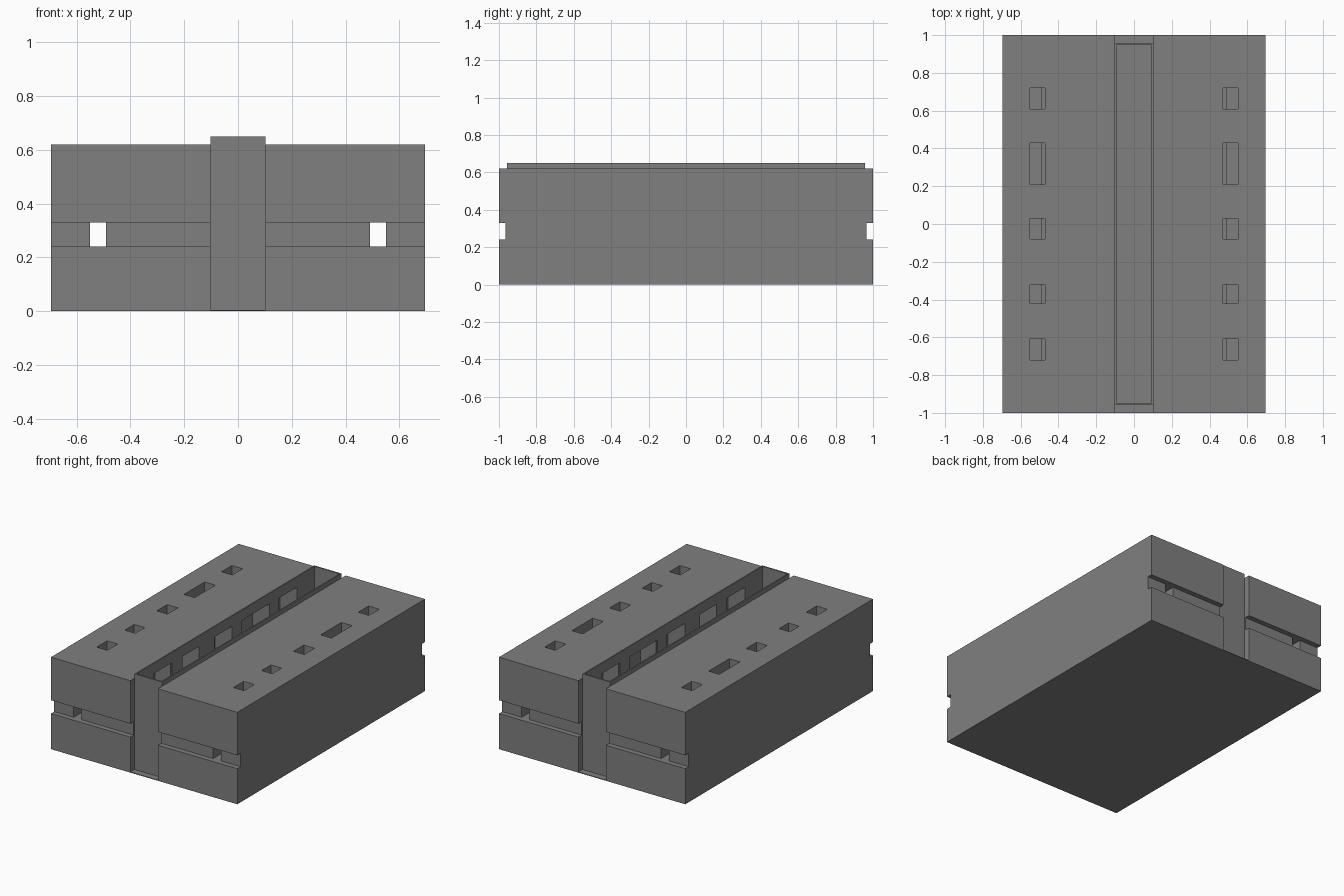
import bpy, bmesh
from mathutils import Vector

if "Cube" in bpy.data.objects:
    bpy.data.objects.remove(bpy.data.objects["Cube"])

grey = bpy.data.materials.new("mid_grey")
grey.diffuse_color = (0.215, 0.215, 0.215, 1)
grey.use_nodes = True
grey.node_tree.nodes["Principled BSDF"].inputs["Base Color"].default_value = grey.diffuse_color


def boxes(name, items):
    """One object made of boxes given as (x0, x1, y0, y1, z0, z1)."""
    bm = bmesh.new()
    for x0, x1, y0, y1, z0, z1 in items:
        made = bmesh.ops.create_cube(bm, size=1)["verts"]
        for v in made:
            v.co = Vector((x0 if v.co.x < 0 else x1,
                           y0 if v.co.y < 0 else y1,
                           z0 if v.co.z < 0 else z1))
    mesh = bpy.data.meshes.new(name)
    bm.to_mesh(mesh)
    bm.free()
    mesh.materials.append(grey)
    obj = bpy.data.objects.new(name, mesh)
    bpy.context.collection.objects.link(obj)
    return obj


def cut(target, items):
    """Subtract separate boxes from the target and discard the cutter."""
    cutter = boxes("cutter", items)
    cutter.hide_render = True
    mod = target.modifiers.new("cut", "BOOLEAN")
    mod.operation = "DIFFERENCE"
    mod.solver = "EXACT"
    mod.object = cutter
    bpy.context.view_layer.objects.active = target
    bpy.ops.object.modifier_apply(modifier=mod.name)
    bpy.data.objects.remove(cutter)


def span(s, a, b):
    return (a, b) if s > 0 else (-b, -a)


hole_rows = [(-0.72, -0.61), (-0.42, -0.32), (-0.08, 0.03), (0.21, 0.43), (0.61, 0.72)]

# Thin floor plate under everything
boxes("floor_plate", [(-0.695, 0.695, -1, 1, 0, 0.005)])

for s, side in ((-1, "left"), (1, "right")):
    # Side block with end grooves, long tunnel, top holes and inner pockets
    block = boxes(side + "_block", [(*span(s, 0.103, 0.695), -1, 1, 0.005, 0.62)])
    gx = span(s, 0.05, 0.8)
    cut(block, [(*gx, -1.1, -0.965, 0.24, 0.33), (*gx, 0.965, 1.1, 0.24, 0.33)])
    cut(block, [(*span(s, 0.49, 0.55), -1.2, 1.2, 0.24, 0.33)])
    cut(block, [(*span(s, 0.47, 0.55), a, b, 0.28, 0.7) for a, b in hole_rows])
    pockets = [(*span(s, 0.05, 0.22), a - 0.04, b + 0.04, 0.1, 0.58) for a, b in hole_rows]
    cut(block, pockets)

    # Thin wall of the central channel, opened at the pockets
    wall = boxes(side + "_channel_wall", [(*span(s, 0.093, 0.102), -0.957, 0.957, 0.005, 0.65)])
    cut(wall, pockets)

# End plates closing the central channel
for s, side in ((-1, "front"), (1, "back")):
    boxes(side + "_channel_plate", [(-0.102, 0.102, *span(s, 0.947, 0.957), 0.005, 0.65)])
